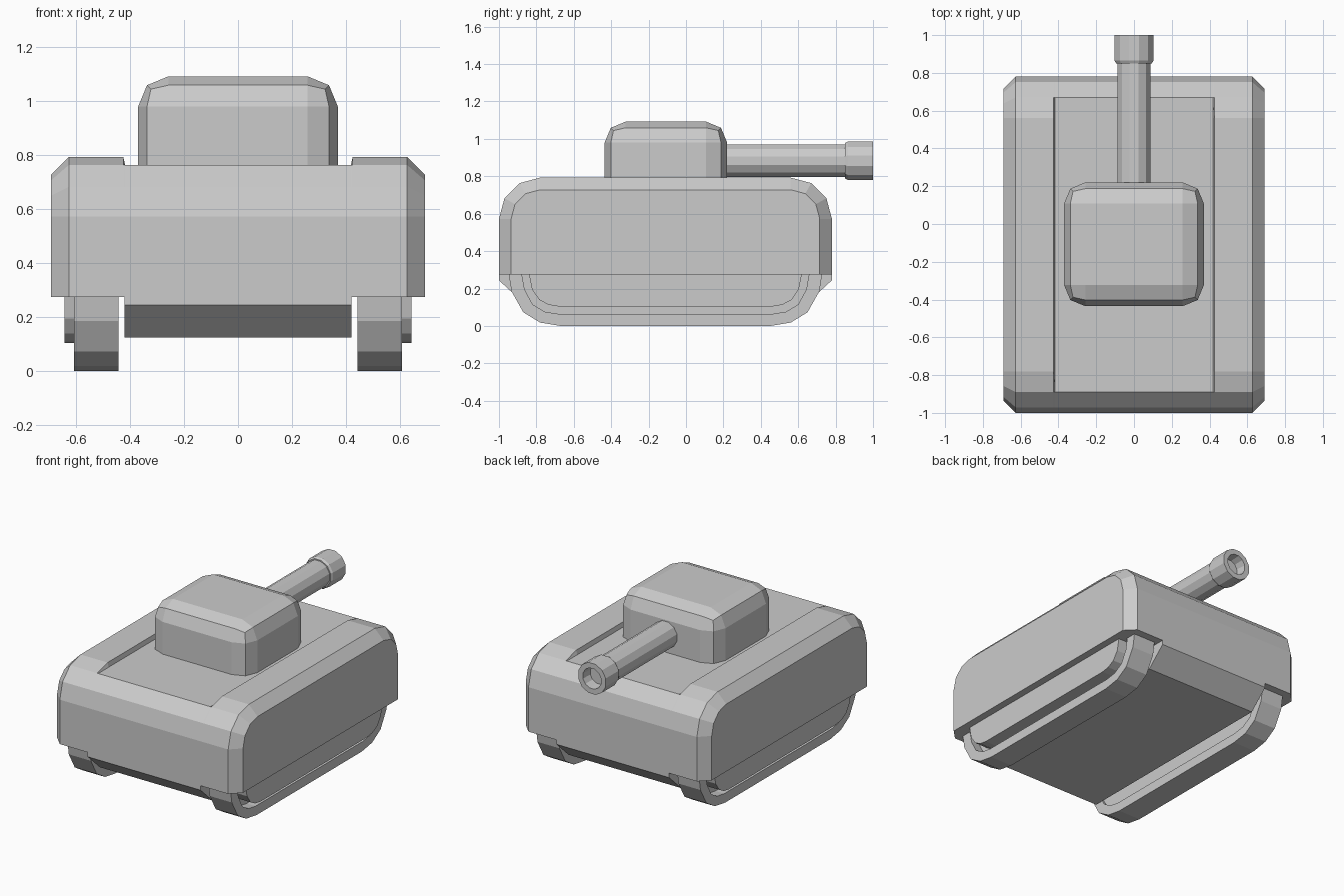
import bpy, bmesh
from math import sin, cos, pi, radians

if "Cube" in bpy.data.objects:
    bpy.data.objects.remove(bpy.data.objects["Cube"])

MID_Y = -0.11  # hull and tracks are symmetric about this y


def finish(name, bm, mirror=False):
    bmesh.ops.recalc_face_normals(bm, faces=bm.faces)
    mesh = bpy.data.meshes.new(name)
    bm.to_mesh(mesh)
    bm.free()
    ob = bpy.data.objects.new(name, mesh)
    bpy.context.collection.objects.link(ob)
    if mirror:
        ob.modifiers.new("Mirror", "MIRROR").use_mirror_merge = False
    return ob


def loft(name, sections, mirror=False):
    """Skin (x, yz-profile) sections and cap both ends."""
    bm = bmesh.new()
    rings = [[bm.verts.new((x, y, z)) for y, z in pts] for x, pts in sections]
    n = len(rings[0])
    for a, b in zip(rings, rings[1:]):
        for i in range(n):
            j = (i + 1) % n
            bm.faces.new((a[i], a[j], b[j], b[i]))
    bm.faces.new(rings[0])
    bm.faces.new(rings[-1])
    return finish(name, bm, mirror)


def both_ends(half):
    """Complete a front half-profile with its reflection about MID_Y."""
    return half + [(2 * MID_Y - y, z) for y, z in reversed(half)]


def hull_profile(inset, max_z=9.0):
    r = 0.22 - inset
    half = [(-1.0 + inset, 0.274)]
    for k in range(4):
        a = radians(30 * k)
        half.append((-0.78 - r * cos(a), min(max_z, 0.573 + r * sin(a))))
    return both_ends(half)


# Hull with chamfered sides and a sunken centre deck
rim, full, deck = hull_profile(0.065), hull_profile(0), hull_profile(0, 0.763)
side = [(0.692, rim), (0.627, full), (0.425, full), (0.418, deck)]
loft("hull", side + [(-x, p) for x, p in reversed(side)])

# Belly between the tracks
belly = both_ends([(-1.0, 0.276), (-1.0, 0.244), (-0.87, 0.124)])
loft("belly", [(-0.42, belly), (0.42, belly)])

# Track belts: U-shaped band rising into the hull
outer = both_ends([(-0.95, 0.29), (-0.933, 0.185), (-0.87, 0.073),
                   (-0.78, 0.018), (-0.67, 0.0)])
inner = both_ends([(-0.88, 0.29), (-0.863, 0.195), (-0.82, 0.115),
                   (-0.755, 0.076), (-0.68, 0.064)])
belt = outer + inner[::-1]
loft("track_belt", [(0.443, belt), (0.607, belt)], True)

# Recessed plate inside each belt
loft("track_plate", [(0.46, inner), (0.54, inner)], True)

# Wheel housings standing proud of the belts
housing = both_ends([(-0.842, 0.29), (-0.823, 0.195), (-0.785, 0.14),
                     (-0.735, 0.113), (-0.68, 0.104)])
loft("wheel_housing", [(0.5, housing), (0.643, housing)], True)

# Turret: box rounded on its top and upright edges
bm = bmesh.new()
bmesh.ops.create_cube(bm, size=1)
for v in bm.verts:
    v.co.x *= 0.74
    v.co.y = -0.1075 + v.co.y * 0.655
    v.co.z = 0.75 if v.co.z < 0 else 1.092
edges = [e for e in bm.edges if max(v.co.z for v in e.verts) > 1]
bmesh.ops.bevel(bm, geom=edges, offset=0.112, segments=2, profile=0.5,
                affect='EDGES')
finish("turret", bm)

# Gun barrel: turned profile of (y, radius) with a thicker hollow muzzle
profile = [(0.15, 0.09), (0.85, 0.09), (0.85, 0.098), (0.865, 0.106),
           (1.0, 0.106), (1.0, 0.07), (0.93, 0.064)]
SIDES = 12
bm = bmesh.new()
rings = []
for y, r in profile:
    angles = [2 * pi * (k + 0.5) / SIDES for k in range(SIDES)]
    rings.append([bm.verts.new((r * cos(a), y, 0.883 + r * sin(a)))
                  for a in angles])
for a, b in zip(rings, rings[1:]):
    for i in range(SIDES):
        j = (i + 1) % SIDES
        bm.faces.new((a[i], a[j], b[j], b[i]))
bm.faces.new(rings[0])
bm.faces.new(rings[-1])
finish("gun_barrel", bm)
